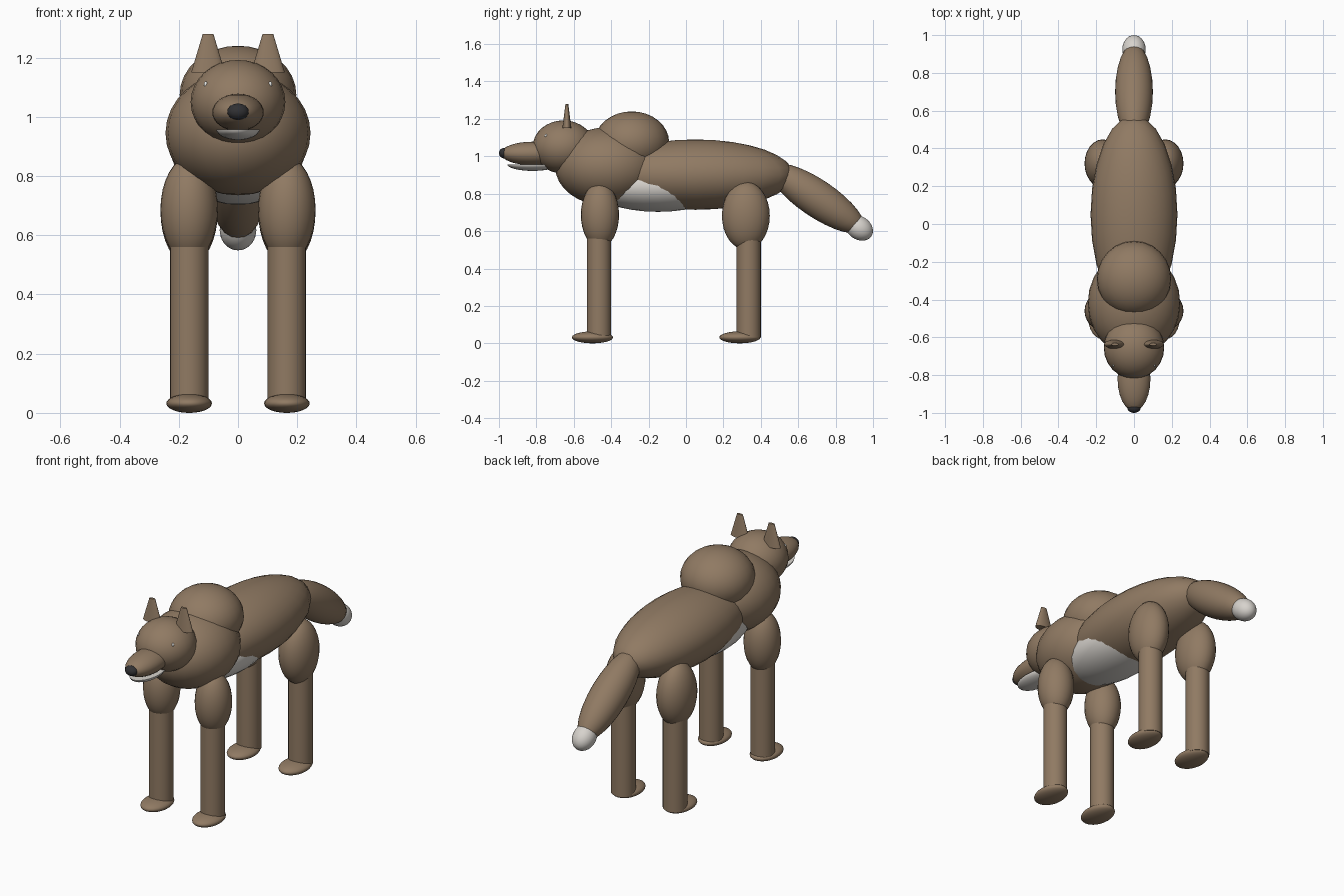
import bpy, bmesh, math
from mathutils import Matrix, Vector

cube = bpy.data.objects.get("Cube")
if cube:
    bpy.data.objects.remove(cube, do_unlink=True)


def material(name, rgb):
    m = bpy.data.materials.new(name)
    m.use_nodes = True
    m.diffuse_color = (*rgb, 1)
    bsdf = next(n for n in m.node_tree.nodes if n.type == 'BSDF_PRINCIPLED')
    bsdf.inputs["Base Color"].default_value = (*rgb, 1)
    return m


BROWN = material("brown fur", (0.28, 0.195, 0.125))
PALE = material("pale fur", (0.68, 0.65, 0.61))
DARK = material("dark nose", (0.03, 0.03, 0.033))
EYE = material("eye white", (0.85, 0.85, 0.82))


def finish(name, bm, mat, loc, scale, tilt):
    # Scale, tilt about x, place, then shade smooth with sharp edges kept
    bm.transform(Matrix.Rotation(math.radians(tilt), 4, 'X') @ Matrix.Diagonal((*scale, 1)))
    bmesh.ops.recalc_face_normals(bm, faces=bm.faces)
    mesh = bpy.data.meshes.new(name)
    bm.to_mesh(mesh)
    bm.free()
    mesh.materials.append(mat)
    ob = bpy.data.objects.new(name, mesh)
    ob.location = loc
    bpy.context.collection.objects.link(ob)
    bpy.ops.object.select_all(action='DESELECT')
    ob.select_set(True)
    bpy.context.view_layer.objects.active = ob
    bpy.ops.object.shade_smooth_by_angle(angle=math.radians(40))
    return ob


def ellipsoid(name, mat, loc, radii, tilt=0, lower_half=False):
    bm = bmesh.new()
    bmesh.ops.create_uvsphere(bm, u_segments=24, v_segments=16, radius=1)
    if lower_half:
        cut = bmesh.ops.bisect_plane(bm, geom=bm.verts[:] + bm.edges[:] + bm.faces[:],
                                     plane_co=Vector(), plane_no=(0, 0, 1), clear_outer=True)
        rim = [e for e in cut["geom_cut"] if isinstance(e, bmesh.types.BMEdge)]
        bmesh.ops.contextual_create(bm, geom=rim)
    return finish(name, bm, mat, loc, radii, tilt)


def cone(name, mat, loc, r1, r2, depth, flat=1):
    bm = bmesh.new()
    bmesh.ops.create_cone(bm, cap_ends=True, segments=24, radius1=r1, radius2=r2, depth=depth)
    return finish(name, bm, mat, loc, (1, flat, 1), 0)


# Trunk
ellipsoid("body", BROWN, (0, 0.05, 0.902), (0.23, 0.525, 0.188))
ellipsoid("belly_patch", PALE, (0, -0.15, 0.84), (0.197, 0.36, 0.137))
ellipsoid("chest", BROWN, (0, -0.42, 0.945), (0.245, 0.28, 0.21))
ellipsoid("shoulder_hump", BROWN, (0, -0.29, 1.075), (0.197, 0.2, 0.165))

# Head
ellipsoid("head", BROWN, (0, -0.655, 1.05), (0.16, 0.165, 0.142))
ellipsoid("muzzle", BROWN, (0, -0.82, 1.015), (0.087, 0.17, 0.063))
ellipsoid("nose", DARK, (0, -0.972, 1.017), (0.036, 0.028, 0.028))
ellipsoid("lower_jaw", PALE, (0, -0.82, 0.957), (0.073, 0.135, 0.035), lower_half=True)

# Tail
ellipsoid("tail", BROWN, (0, 0.70, 0.775), (0.1, 0.3, 0.1), tilt=-34)
ellipsoid("tail_tip", PALE, (0, 0.925, 0.617), (0.062, 0.08, 0.062), tilt=-34)

# Paired parts
for side, s in (("left", 1), ("right", -1)):
    cone(f"{side}_ear", BROWN, (s * 0.101, -0.637, 1.215), 0.057, 0.018, 0.13, flat=0.42)
    ellipsoid(f"{side}_eye", EYE, (s * 0.109, -0.749, 1.11), (0.006, 0.007, 0.01))
    # End, thigh y, thigh radius y, thigh z, thigh radius z, shin y, foot y
    for end, ty, ry, tz, rz, sy, fy in (("front", -0.46, 0.102, 0.687, 0.175, -0.465, -0.5),
                                        ("rear", 0.32, 0.128, 0.682, 0.182, 0.335, 0.288)):
        x = s * 0.165
        ellipsoid(f"{end}_{side}_thigh", BROWN, (x, ty, tz), (0.097, ry, rz))
        cone(f"{end}_{side}_shin", BROWN, (x, sy, 0.32), 0.065, 0.065, 0.58)
        ellipsoid(f"{end}_{side}_foot", BROWN, (x, fy, 0.032), (0.077, 0.11, 0.032))
